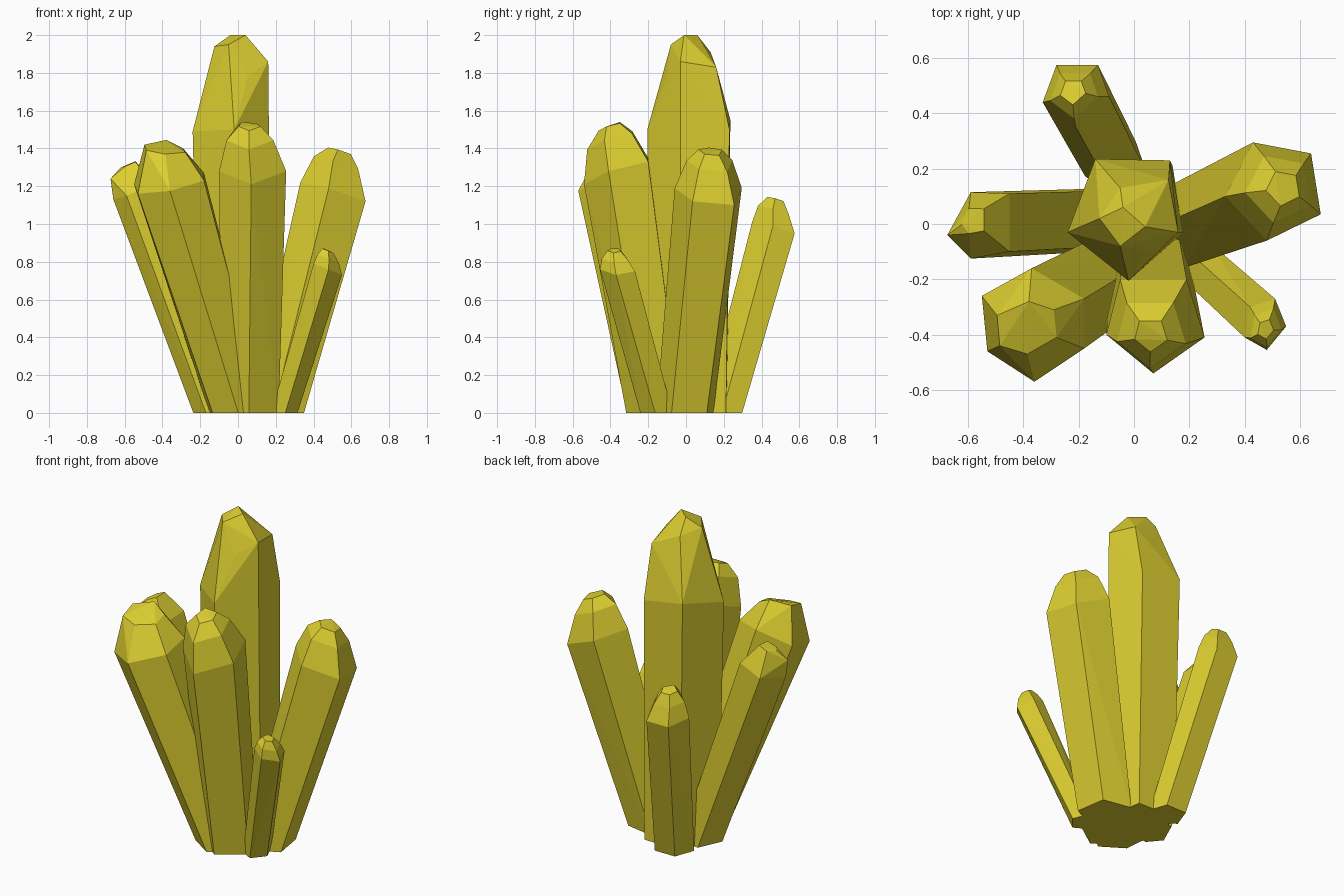
import bpy, bmesh
from mathutils import Vector

yellow = bpy.data.materials.new("crystal_yellow")
yellow.diffuse_color = (0.72, 0.62, 0.03, 1)


def crystal(name, base, base_scale, shoulder, tips=(), extra=()):
    """Prism from a shrunken foot up to a shoulder ring, closed by shrunken
    copies of the ring (x, y, z, scale) and optional loose tip corners."""
    ring = [Vector(p) for p in shoulder]
    mid = sum(ring, Vector()) / len(ring)
    points = [Vector((base[0], base[1], 0)) + Vector((d.x, d.y, 0)) * base_scale
              for d in (p - mid for p in ring)]
    points += ring
    for x, y, z, s in tips:
        points += [Vector((x, y, z)) + (p - mid) * s for p in ring]
    points += [Vector(p) for p in extra]
    bm = bmesh.new()
    for p in points:
        bm.verts.new(p)
    bmesh.ops.convex_hull(bm, input=bm.verts)
    loose = [v for v in bm.verts if not v.link_faces]
    bmesh.ops.delete(bm, geom=loose, context='VERTS')
    bmesh.ops.dissolve_limit(bm, angle_limit=0.03, verts=bm.verts, edges=bm.edges)
    bmesh.ops.recalc_face_normals(bm, faces=bm.faces)
    mesh = bpy.data.meshes.new(name)
    bm.to_mesh(mesh)
    bm.free()
    mesh.materials.append(yellow)
    bpy.context.collection.objects.link(bpy.data.objects.new(name, mesh))


# tall centre crystal with an irregular chipped tip
crystal("centre_crystal", (0.0, 0.035), 0.93,
        [(-0.24, -0.03, 1.49), (-0.02, -0.205, 1.50), (0.172, -0.03, 1.47),
         (0.13, 0.23, 1.50), (-0.14, 0.235, 1.55)],
        extra=[(-0.125, 0.02, 1.94), (-0.05, -0.08, 1.95), (0.05, -0.10, 1.78),
               (0.16, -0.03, 1.86), (0.125, 0.16, 1.83), (-0.05, 0.13, 1.91),
               (-0.04, 0.06, 2.0), (0.04, -0.01, 2.0)])

# large front crystal
crystal("front_crystal", (0.06, -0.155), 0.85,
        [(-0.10, -0.40, 1.28), (0.07, -0.54, 1.21), (0.255, -0.41, 1.28),
         (0.19, -0.20, 1.33), (-0.05, -0.20, 1.35)],
        [(0.06, -0.39, 1.45, 0.70), (0.06, -0.40, 1.52, 0.33)])

# six-sided front left crystal with a tilted cap
crystal("front_left_crystal", (0.0, -0.145), 0.8,
        [(-0.55, -0.26, 1.21), (-0.53, -0.46, 1.16), (-0.36, -0.57, 1.175),
         (-0.18, -0.45, 1.23), (-0.18, -0.27, 1.27), (-0.37, -0.16, 1.30)],
        extra=[(-0.495, -0.33, 1.42), (-0.38, -0.28, 1.445), (-0.29, -0.31, 1.40),
               (-0.28, -0.41, 1.38), (-0.385, -0.47, 1.37), (-0.485, -0.44, 1.39)])

# left crystal
crystal("left_crystal", (-0.13, 0.01), 0.95,
        [(-0.66, -0.04, 1.13), (-0.59, -0.125, 1.15), (-0.45, -0.10, 1.21),
         (-0.45, 0.11, 1.22), (-0.59, 0.115, 1.16)],
        [(-0.58, 0.01, 1.315, 0.38)],
        [(-0.675, -0.04, 1.24)])

# right crystal
crystal("right_crystal", (0.21, 0.0), 0.85,
        [(0.43, 0.295, 1.19), (0.64, 0.255, 1.10), (0.675, 0.035, 1.12),
         (0.48, -0.06, 1.19), (0.33, 0.10, 1.22)],
        [(0.525, 0.13, 1.32, 0.68), (0.54, 0.13, 1.385, 0.35)])

# small front right crystal
crystal("small_front_right_crystal", (0.243, -0.155), 0.92,
        [(0.55, -0.37, 0.73), (0.51, -0.27, 0.75), (0.42, -0.30, 0.79),
         (0.40, -0.41, 0.79), (0.48, -0.455, 0.76)],
        [(0.475, -0.375, 0.82, 0.75), (0.475, -0.38, 0.86, 0.38)])

# back crystal
crystal("back_crystal", (-0.065, 0.21), 0.92,
        [(-0.33, 0.44, 0.97), (-0.28, 0.575, 0.95), (-0.13, 0.575, 0.95),
         (-0.09, 0.46, 0.99), (-0.21, 0.35, 1.01)],
        [(-0.215, 0.475, 1.07, 0.72), (-0.22, 0.48, 1.13, 0.38)])
